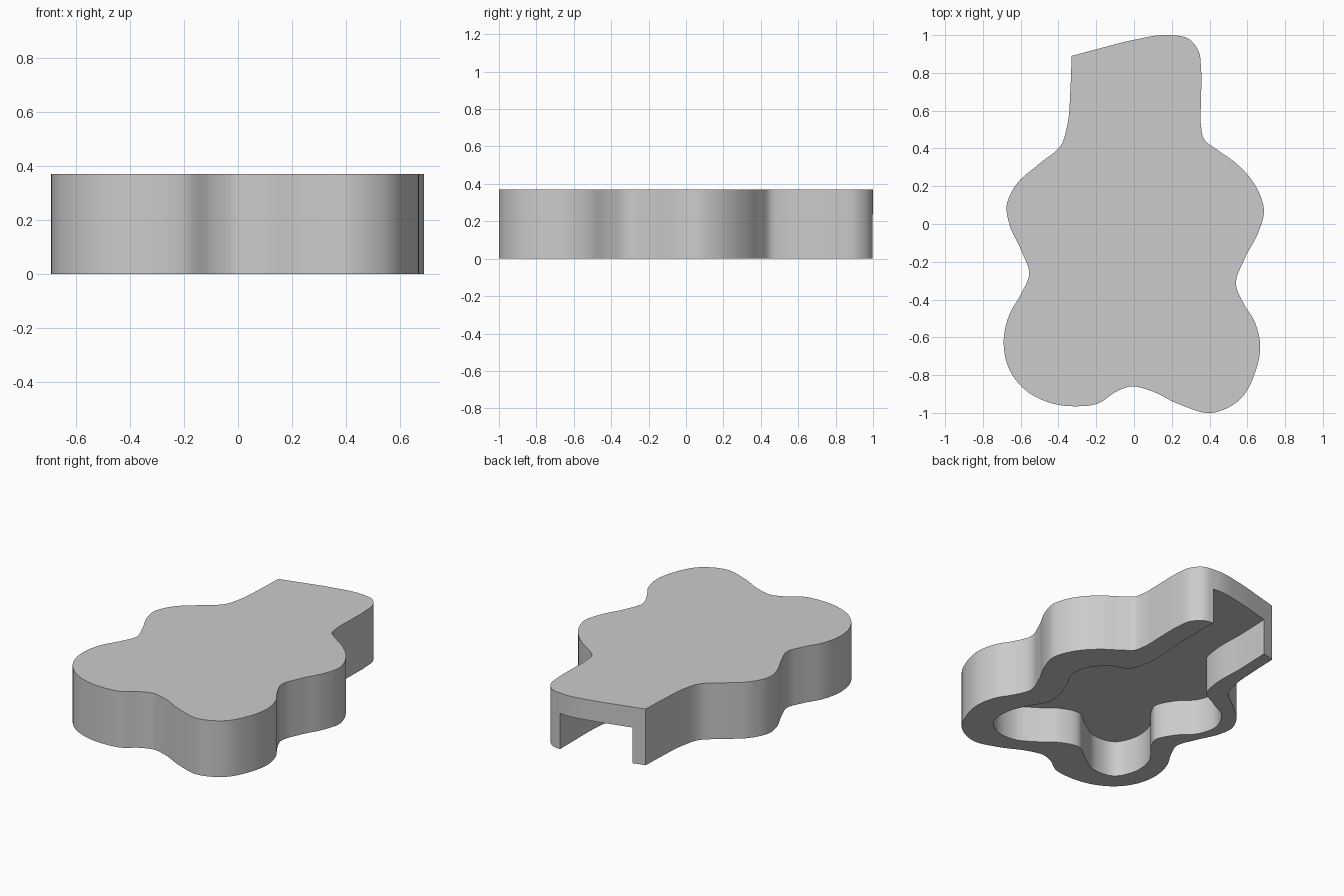
import bpy
import bmesh
from mathutils import Vector
from mathutils.geometry import interpolate_bezier

HEIGHT = 0.37
CEILING = 0.235

cube = bpy.data.objects.get("Cube")
if cube:
    bpy.data.objects.remove(cube, do_unlink=True)


def make_material(name, value):
    material = bpy.data.materials.new(name)
    material.use_nodes = True
    colour = (value, value, value, 1)
    material.diffuse_color = colour
    for node in material.node_tree.nodes:
        if node.type == "BSDF_PRINCIPLED":
            node.inputs["Base Color"].default_value = colour
    return material


def smooth_path(points, steps=8):
    """Smooth open path through the points, with tangents weighted by spacing."""
    points = [Vector((x, y, 0)) for x, y in points]
    spans = [b - a for a, b in zip(points, points[1:])]
    tangents = [spans[0].normalized()]
    for a, b in zip(spans, spans[1:]):
        la, lb = a.length, b.length
        tangents.append((a / la * lb + b / lb * la) / (la + lb))
    tangents.append(spans[-1].normalized())
    path = []
    for i, span in enumerate(spans):
        reach = span.length / 3
        path += interpolate_bezier(points[i], points[i] + tangents[i] * reach,
                                   points[i + 1] - tangents[i + 1] * reach,
                                   points[i + 1], steps + 1)[:-1]
    return path + [points[-1]]


def extrude_outline(name, outline, bottom, top, material):
    """Closed prism from a flat outline."""
    bm = bmesh.new()
    face = bm.faces.new([bm.verts.new((p.x, p.y, bottom)) for p in outline])
    result = bmesh.ops.extrude_face_region(bm, geom=[face])
    raised = [v for v in result["geom"] if isinstance(v, bmesh.types.BMVert)]
    bmesh.ops.translate(bm, verts=raised, vec=(0, 0, top - bottom))
    bmesh.ops.recalc_face_normals(bm, faces=bm.faces)
    mesh = bpy.data.meshes.new(name)
    bm.to_mesh(mesh)
    bm.free()
    mesh.materials.append(material)
    obj = bpy.data.objects.new(name, mesh)
    bpy.context.collection.objects.link(obj)
    return obj


grey = make_material("plain grey", 0.6)

# Outer outline, clockwise from the one sharp corner at the back of the neck
neck_corner = (-.33, .89)
back_and_left = [
    neck_corner, (-.18, .93), (0, .975), (.19, 1), (.29, .98), (.34, .92),
    (.355, .82), (.355, .66), (.355, .52), (.37, .45), (.43, .4), (.53, .33),
    (.61, .25), (.665, .16), (.688, .07), (.66, -.04), (.585, -.185),
    (.54, -.32), (.58, -.42), (.64, -.52), (.668, -.64), (.64, -.79),
    (.56, -.93), (.41, -1)]
front_and_right = [
    (.24, -.955), (.08, -.88), (-.015, -.86), (-.09, -.885), (-.19, -.95),
    (-.3, -.965), (-.45, -.945), (-.58, -.875), (-.66, -.77), (-.69, -.62),
    (-.66, -.48), (-.595, -.365), (-.555, -.265), (-.595, -.145), (-.66, 0),
    (-.675, .09), (-.63, .2), (-.5, .32), (-.385, .42), (-.352, .53),
    (-.337, .71), neck_corner]
outline = smooth_path(back_and_left + front_and_right)[:-1]
body = extrude_outline("lobed_body", outline, 0, HEIGHT, grey)

# Underside cavity: five round lobes and a channel open at the back
channel_left = [(.22, 1.1), (.22, .7), (.22, .34)]
lobes = [
    (.25, .26), (.36, .21), (.45, .11), (.475, 0), (.42, -.12), (.38, -.22),
    (.37, -.36), (.43, -.47), (.48, -.6), (.47, -.74), (.38, -.82),
    (.24, -.83), (.11, -.76), (0, -.68), (-.12, -.65), (-.22, -.72),
    (-.36, -.8), (-.5, -.78), (-.56, -.66), (-.54, -.5), (-.45, -.38),
    (-.41, -.3), (-.46, -.18), (-.56, -.07), (-.59, .04), (-.53, .18),
    (-.4, .26), (-.28, .34)]
channel_right = [(-.26, .42), (-.255, .7), (-.24, 1.1)]
channel = smooth_path(channel_left + lobes + channel_right)
cutter = extrude_outline("cavity_cutter", channel, -0.1, CEILING, grey)
cutter.hide_render = True

# Cut the cavity, then smooth the curved walls
cut = body.modifiers.new("cavity", "BOOLEAN")
cut.object = cutter
cut.operation = "DIFFERENCE"
cut.solver = "EXACT"
bpy.ops.object.select_all(action="DESELECT")
body.select_set(True)
bpy.context.view_layer.objects.active = body
bpy.ops.object.modifier_apply(modifier=cut.name)
bpy.data.objects.remove(cutter, do_unlink=True)
bpy.ops.object.shade_smooth_by_angle()
